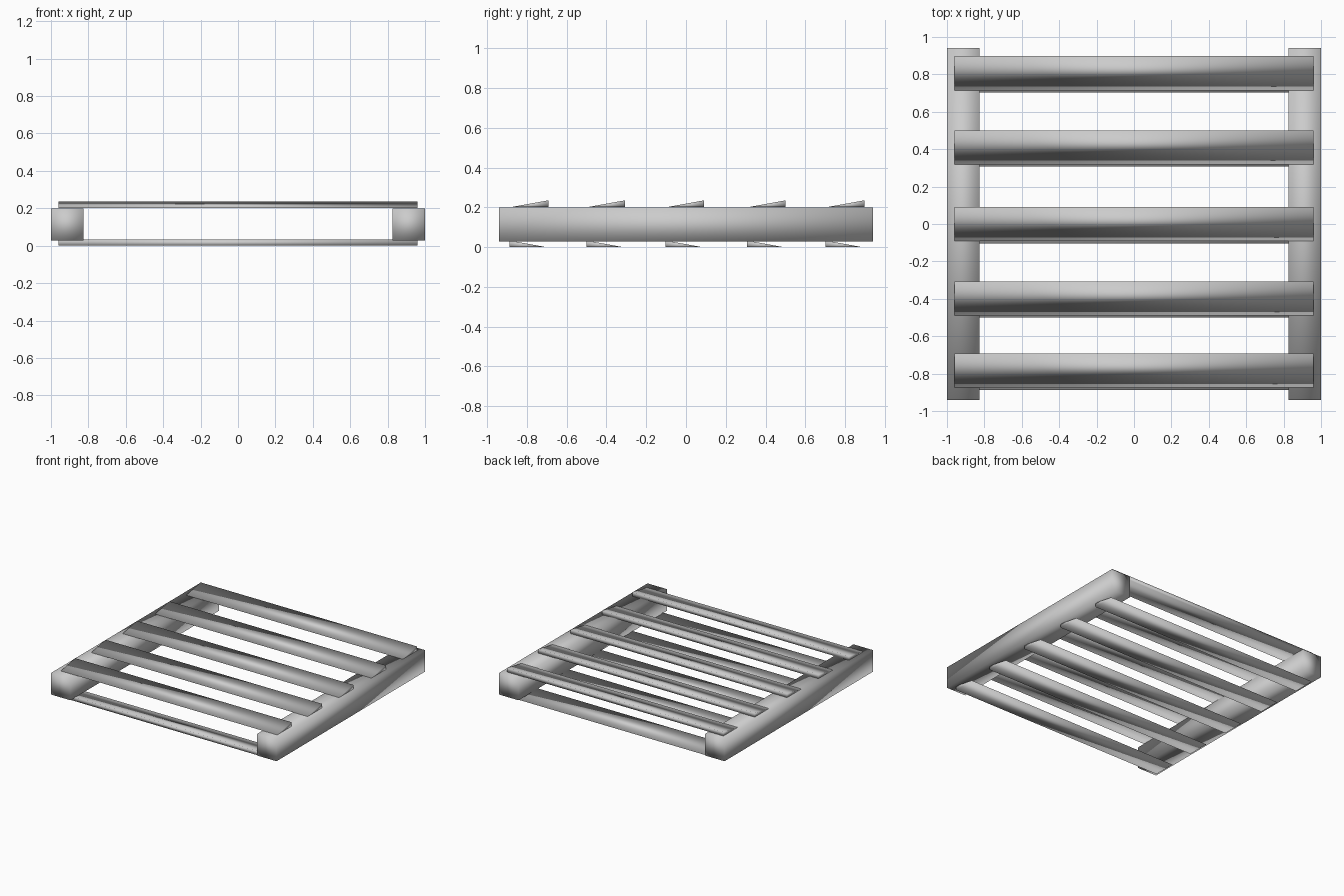
import bpy
import bmesh

cube = bpy.data.objects.get("Cube")
if cube:
    bpy.data.objects.remove(cube, do_unlink=True)

GREY = (0.6, 0.6, 0.6, 1.0)
grey = bpy.data.materials.new("plain grey")
grey.use_nodes = True
grey.diffuse_color = GREY
grey.node_tree.nodes["Principled BSDF"].inputs["Base Color"].default_value = GREY


def prism(name, profile, x0, x1):
    """Extrude a closed (y, z) profile along x, smooth shaded throughout."""
    bm = bmesh.new()
    face = bm.faces.new([bm.verts.new((x0, y, z)) for y, z in profile])
    ext = bmesh.ops.extrude_face_region(bm, geom=[face])["geom"]
    moved = [v for v in ext if isinstance(v, bmesh.types.BMVert)]
    bmesh.ops.translate(bm, verts=moved, vec=(x1 - x0, 0, 0))
    bmesh.ops.recalc_face_normals(bm, faces=bm.faces)
    for f in bm.faces:
        f.smooth = True
    mesh = bpy.data.meshes.new(name)
    bm.to_mesh(mesh)
    bm.free()
    mesh.materials.append(grey)
    obj = bpy.data.objects.new(name, mesh)
    bpy.context.collection.objects.link(obj)


# Side beams
BEAM_Y, LOW, HIGH = 0.94, 0.027, 0.2
beam = [(-BEAM_Y, LOW), (BEAM_Y, LOW), (BEAM_Y, HIGH), (-BEAM_Y, HIGH)]
prism("left_beam", beam, 0.827, 1.0)
prism("right_beam", beam, -1.0, -0.827)

# Wedge slats: thick edge to the back on top, to the front underneath
THICK, NEAR, FAR, HALF = 0.033, 0.085, 0.097, 0.96
for i, y in enumerate((-0.79, -0.404, -0.006, 0.404, 0.8)):
    for side, d, z in (("top", 1, 0.202), ("bottom", -1, 0.0)):
        wedge = [(y - d * NEAR, z), (y + d * FAR, z), (y + d * FAR, z + THICK)]
        prism(f"{side}_slat_{i + 1}", wedge, -HALF, HALF)
